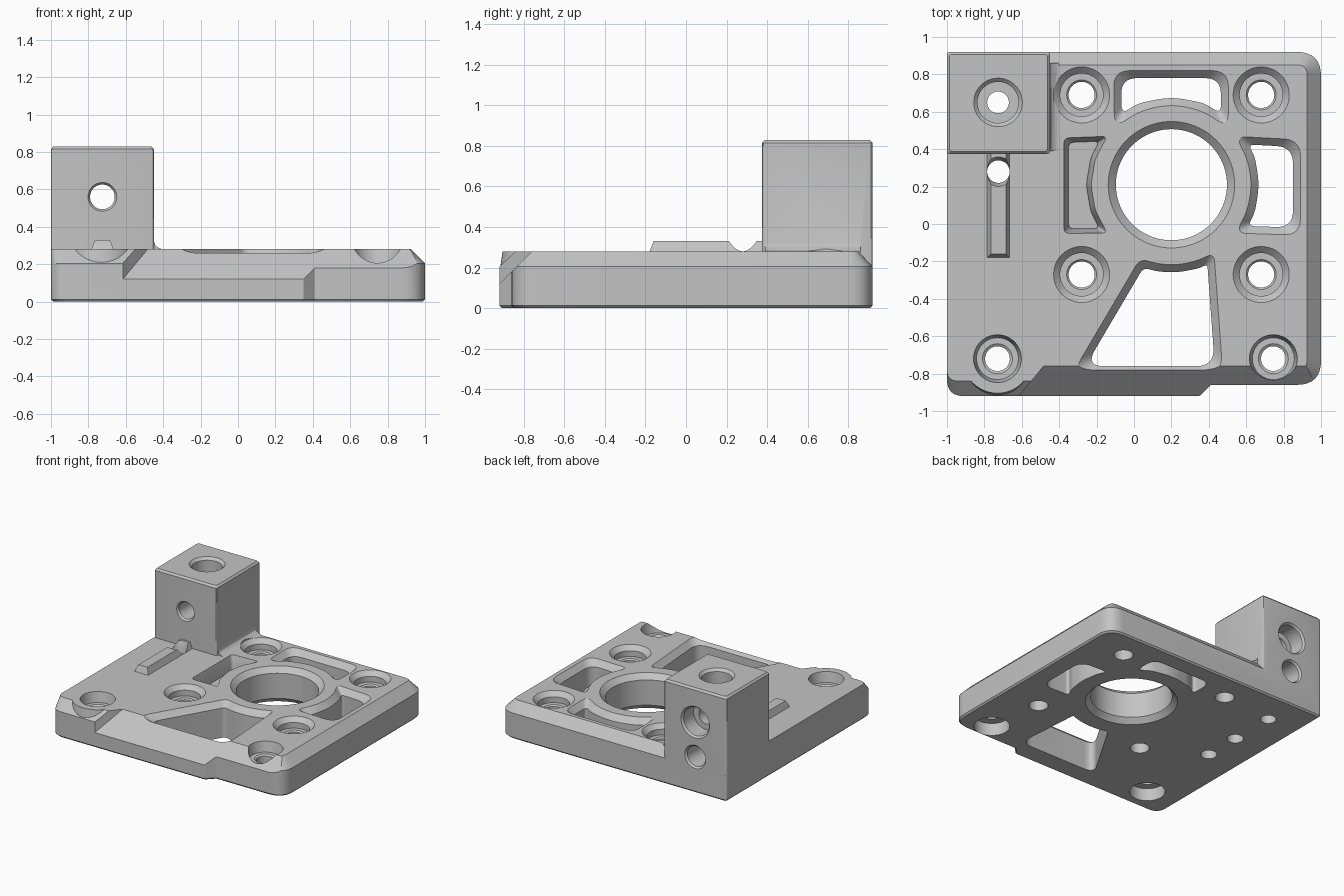
import bpy, bmesh, math
from mathutils import Vector

if "Cube" in bpy.data.objects:
    bpy.data.objects.remove(bpy.data.objects["Cube"], do_unlink=True)

TOP = 0.28
BORE = (0.2, 0.21)

grey = bpy.data.materials.new("machined_grey")
grey.use_nodes = True
grey.diffuse_color = (0.55, 0.55, 0.55, 1)
grey.node_tree.nodes["Principled BSDF"].inputs["Base Color"].default_value = grey.diffuse_color


def loft(name, loops):
    """Closed solid through equal-length loops of 3D points."""
    bm = bmesh.new()
    rings = [[bm.verts.new(p) for p in loop] for loop in loops]
    n = len(rings[0])
    for a, b in zip(rings, rings[1:]):
        for i in range(n):
            j = (i + 1) % n
            bm.faces.new((a[i], a[j], b[j], b[i]))
    bm.faces.new(rings[0][::-1])
    bm.faces.new(rings[-1])
    bmesh.ops.remove_doubles(bm, verts=bm.verts, dist=0.0001)
    bmesh.ops.triangulate(bm, faces=bm.faces)
    bmesh.ops.recalc_face_normals(bm, faces=bm.faces)
    mesh = bpy.data.meshes.new(name)
    bm.to_mesh(mesh)
    bm.free()
    mesh.materials.append(grey)
    ob = bpy.data.objects.new(name, mesh)
    bpy.context.collection.objects.link(ob)
    return ob


def rounded(points, n=8):
    """2D outline from (x, y, corner size) points."""
    out = []
    for i, (x, y, r) in enumerate(points):
        p = Vector((x, y))
        a = Vector(points[i - 1][:2]) - p
        b = Vector(points[(i + 1) % len(points)][:2]) - p
        d = min(r, 0.45 * a.length, 0.45 * b.length)
        s, e = p + a.normalized() * d, p + b.normalized() * d
        for k in range(n + 1):
            t = k / n
            out.append(s * (1 - t) ** 2 + p * 2 * t * (1 - t) + e * t * t)
    return out


def inset(points, d):
    """Move the sides of a counter-clockwise corner polygon inwards."""
    out = []
    for i, (x, y, r) in enumerate(points):
        p = Vector((x, y))
        a = (p - Vector(points[i - 1][:2])).normalized()
        b = (Vector(points[(i + 1) % len(points)][:2]) - p).normalized()
        na, nb = Vector((-a.y, a.x)), Vector((-b.y, b.x))
        q = p + (na + nb) * d / (1 + na.dot(nb))
        out.append((q.x, q.y, r))
    return out


def at(loop, z):
    return [(p[0], p[1], z) for p in loop]


def turned(name, u, v, profile, axis="z", n=48):
    """Solid of revolution; profile holds (radius, height along axis)."""
    loops = []
    for r, h in profile:
        ring = [(u + r * math.cos(2 * math.pi * k / n), v + r * math.sin(2 * math.pi * k / n))
                for k in range(n)]
        loops.append([(a, b, h) if axis == "z" else (a, h, b) for a, b in ring])
    return loft(name, loops)


def combine(target, tool, operation="DIFFERENCE"):
    tool.hide_render = True
    mod = target.modifiers.new("combine", "BOOLEAN")
    mod.operation = operation
    mod.solver = "EXACT"
    mod.object = tool
    bpy.context.view_layer.objects.active = target
    bpy.ops.object.modifier_apply(modifier=mod.name)
    bpy.data.objects.remove(tool, do_unlink=True)


# Base plate with chamfered back and right rims and a stepped front edge
lower = rounded([(-1, -0.92, 0.09), (0.35, -0.92, 0.005), (0.41, -0.86, 0.005),
                 (1, -0.86, 0.13), (1, 0.92, 0.13), (-1, 0.92, 0.015)])
upper = rounded([(-1, -0.84, 0.06), (0.35, -0.84, 0.005), (0.41, -0.82, 0.005),
                 (0.925, -0.8, 0.08), (0.925, 0.85, 0.05), (-1, 0.85, 0.015)])
plate = loft("bracket_plate", [at([p * 0.988 for p in lower], 0), at(lower, 0.012),
                               at(lower, 0.205), at(upper, TOP)])

# Broad front chamfer, ending beside the corner boss
wedge = [(-0.66, 0.38), (-1.02, 0.02), (-1.02, 0.38)]
combine(plate, loft("front_chamfer", [[(-0.4 + (y + 0.66) * 0.83, y, z) for y, z in wedge],
                                      [(1.2, y, z) for y, z in wedge]]))

# Corner boss
combine(plate, turned("corner_boss", -0.73, -0.72, [(0.196, 0.05), (0.196, 0.2), (0.185, TOP)]), "UNION")

# Upright block with softened top, and its foot fillet
corners = [(-1, 0.375, 0.015), (-0.45, 0.375, 0.015), (-0.45, 0.92, 0.015), (-1, 0.92, 0.015)]
outline = rounded(corners, 3)
combine(plate, loft("upright_block", [at(outline, 0.1), at(outline, 0.815),
                                      at(rounded(inset(corners, 0.013), 3), 0.83)]), "UNION")
foot = [(-0.47, 0.26), (-0.405, 0.26), (-0.405, TOP), (-0.425, 0.287), (-0.443, 0.303), (-0.45, 0.325), (-0.47, 0.325)]
combine(plate, loft("foot_fillet", [[(x, y, z) for x, z in foot] for y in (0.39, 0.86)]), "UNION")

# Raised alignment rib
rib = [(-0.785, -0.18), (-0.665, -0.18), (-0.665, 0.4), (-0.785, 0.4)]
crest = [(-0.765, -0.16), (-0.685, -0.16), (-0.685, 0.4), (-0.765, 0.4)]
combine(plate, loft("rib", [at(rib, 0.25), at(rib, TOP), at(crest, 0.33)]), "UNION")

# Large bore with chamfered rims
combine(plate, turned("bore", *BORE, [(0.335, -0.1), (0.335, 0), (0.297, 0.04), (0.297, 0.24),
                                      (0.338, TOP), (0.338, 0.4)], n=80))


def window(name, corners, a0, a1, r, floor, rim=0.04, depth=0.045):
    """Rounded opening whose one side follows the bore."""
    pts = [(x, y, r) for x, y in corners]
    for k in range(5):
        a = math.radians(a0 + (a1 - a0) * k / 4)
        pts.append((BORE[0] + 0.43 * math.cos(a), BORE[1] + 0.43 * math.sin(a), r))
    edge, inner = rounded(pts), rounded(inset(pts, rim))
    combine(plate, loft(name, [at(inner, floor), at(inner, TOP - depth), at(edge, TOP), at(edge, 0.4)]))


# Three through windows and one shallow pocket around the bore
window("back_window", [(0.505, 0.82), (-0.11, 0.82)], 135, 45, 0.09, -0.1)
window("right_window", [(0.89, -0.06), (0.89, 0.45)], 37, -37, 0.09, -0.1)
window("front_window", [(-0.33, -0.8), (0.475, -0.8)], -58, -113, 0.1, -0.1)
window("left_pocket", [(-0.375, 0.46), (-0.375, -0.05)], 217, 143, 0.03, 0.17, 0.025, 0.1)

# Four recessed screw holes around the bore
for x in (-0.28, 0.68):
    for y in (-0.27, 0.69):
        combine(plate, turned("screw_hole", x, y, [(0.07, -0.1), (0.07, 0.19), (0.08, 0.2), (0.115, 0.2),
                                                   (0.115, 0.245), (0.15, TOP), (0.15, 0.4)]))

# Front corner holes, recessed from both sides
for x in (-0.73, 0.745):
    combine(plate, turned("corner_hole", x, -0.72, [(0.13, -0.1), (0.13, 0.1), (0.066, 0.1), (0.066, 0.19),
                                                    (0.08, 0.2), (0.112, 0.2), (0.128, TOP), (0.128, 0.4)]))

# Holes through and beneath the rib
combine(plate, turned("rib_hole", -0.725, 0.28, [(0.06, -0.1), (0.06, 0.28), (0.09, 0.36)]))
combine(plate, turned("blind_hole", -0.725, -0.02, [(0.06, -0.1), (0.06, 0.2)]))

# Block holes: vertical, front to back, and a lower blind one at the back
combine(plate, turned("vertical_hole", -0.727, 0.65, [(0.058, -0.1), (0.058, 0.7), (0.11, 0.7),
                                                      (0.11, 0.81), (0.13, 0.83), (0.13, 0.9)]))
combine(plate, turned("cross_hole", -0.725, 0.56, [(0.077, 0.3), (0.077, 0.375), (0.066, 0.39), (0.066, 0.78),
                                                   (0.112, 0.78), (0.112, 0.905), (0.125, 0.92), (0.125, 1)], "y"))
combine(plate, turned("lower_back_hole", -0.725, 0.285, [(0.08, 0.5), (0.08, 0.905), (0.092, 0.92),
                                                         (0.092, 1)], "y"))

# Smooth curved walls, crisp edges
bpy.ops.object.select_all(action="DESELECT")
plate.select_set(True)
bpy.context.view_layer.objects.active = plate
bpy.ops.object.shade_smooth_by_angle(angle=math.radians(25))
